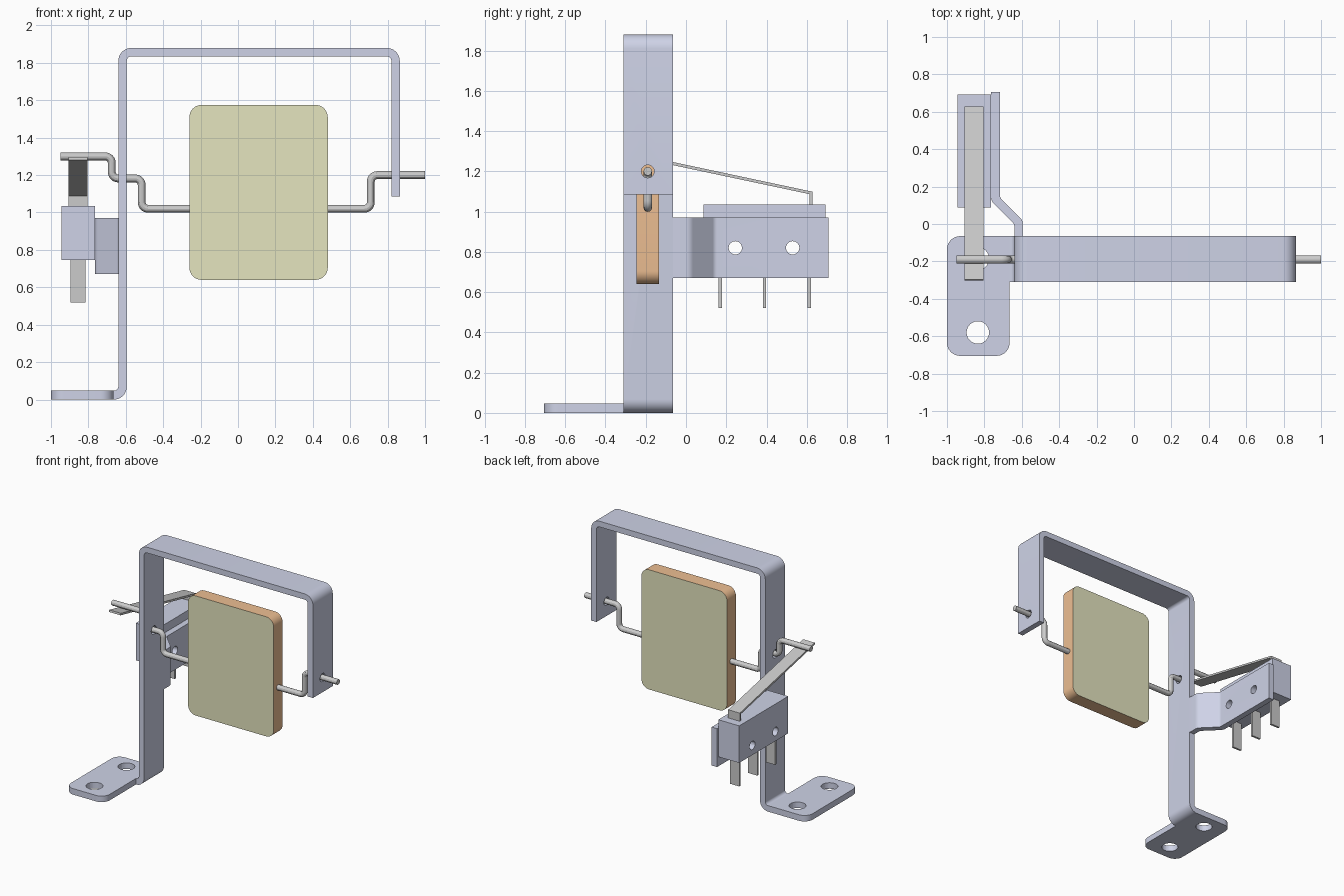
import bpy, bmesh
from math import pi, radians, tan
from mathutils import Vector, Matrix

if "Cube" in bpy.data.objects:
    bpy.data.objects.remove(bpy.data.objects["Cube"])


def material(name, rgb):
    m = bpy.data.materials.new(name)
    m.diffuse_color = (*rgb, 1)
    m.use_nodes = True
    m.node_tree.nodes["Principled BSDF"].inputs["Base Color"].default_value = m.diffuse_color
    return m


PAINT = material("painted_steel", (0.62, 0.65, 0.80))
WIRE = material("bare_metal", (0.55, 0.55, 0.54))
YELLOW = material("paddle_face", (0.78, 0.78, 0.52))
ORANGE = material("paddle_rim", (0.85, 0.52, 0.29))


def rounded(points, steps=8, closed=True):
    """Turn (a, b, radius) corners into an outline with filleted corners."""
    out, n = [], len(points)
    for i, p in enumerate(points):
        c = Vector(p[:2])
        if len(p) < 3 or (not closed and i in (0, n - 1)):
            out.append(c)
            continue
        u = (Vector(points[i - 1][:2]) - c).normalized()
        v = (Vector(points[(i + 1) % n][:2]) - c).normalized()
        half = u.angle(v) / 2
        start = c + u * p[2] / tan(half)
        centre = c + (u + v).normalized() * (p[2] / abs(u.cross(v)) * (u + v).length)
        sweep = pi - 2 * half
        if u.cross(v) > 0:
            sweep = -sweep
        # sweep sign: turn from the incoming tangent to the outgoing one
        for k in range(steps + 1):
            out.append(centre + Matrix.Rotation(-sweep * -1 * k / steps, 2) @ (start - centre))
    return out


PLACE = {"x": lambda a, b, d: (d, a, b),
         "y": lambda a, b, d: (a, d, b),
         "z": lambda a, b, d: (a, b, d)}


def finish(ob, mat):
    if mat and not ob.data.materials:
        ob.data.materials.append(mat)
    bpy.ops.object.select_all(action="DESELECT")
    ob.select_set(True)
    bpy.context.view_layer.objects.active = ob
    bpy.ops.object.shade_smooth_by_angle(angle=radians(30))
    return ob


def prism(name, outline, axis, lo, hi, mat=PAINT):
    """Extrude a 2D outline along an axis from lo to hi."""
    bm = bmesh.new()
    face = bm.faces.new([bm.verts.new(PLACE[axis](p[0], p[1], lo)) for p in outline])
    ext = bmesh.ops.extrude_face_region(bm, geom=[face])["geom"]
    moved = [g for g in ext if isinstance(g, bmesh.types.BMVert)]
    bmesh.ops.translate(bm, verts=moved, vec=PLACE[axis](0, 0, hi - lo))
    bmesh.ops.recalc_face_normals(bm, faces=bm.faces)
    me = bpy.data.meshes.new(name)
    bm.to_mesh(me)
    bm.free()
    ob = bpy.data.objects.new(name, me)
    bpy.context.collection.objects.link(ob)
    return finish(ob, mat)


def rect(a0, a1, b0, b1, r=None):
    pts = [(a0, b0), (a1, b0), (a1, b1), (a0, b1)]
    return rounded([(*p, r) for p in pts]) if r else pts


def drill(ob, axis, holes, depth_mid, depth=0.4):
    """Cut round holes (a, b, radius) along an axis."""
    rot = {"x": (0, pi / 2, 0), "z": (0, 0, 0)}[axis]
    for a, b, r in holes:
        bpy.ops.mesh.primitive_cylinder_add(vertices=32, radius=r, depth=depth, rotation=rot,
                                            location=PLACE[axis](a, b, depth_mid))
        cutter = bpy.context.object
        cutter.hide_render = True
        mod = ob.modifiers.new("hole", "BOOLEAN")
        mod.operation, mod.solver, mod.object = "DIFFERENCE", "EXACT", cutter
        bpy.context.view_layer.objects.active = ob
        bpy.ops.object.modifier_apply(modifier=mod.name)
        bpy.data.objects.remove(cutter)
    finish(ob, None)


# Bent strip frame
frame = prism("frame_strip", rounded([
    (-0.665, 0), (-0.595, 0, 0.068), (-0.595, 1.835, 0.025), (0.82, 1.835, 0.025),
    (0.82, 1.085), (0.865, 1.085), (0.865, 1.88, 0.07), (-0.64, 1.88, 0.07),
    (-0.64, 0.047, 0.023), (-0.665, 0.047)]), "y", -0.31, -0.065)
drill(frame, "x", [(-0.19, 1.18, 0.032)], -0.617)
drill(frame, "x", [(-0.19, 1.20, 0.032)], 0.84)

# Mounting foot
foot = prism("mounting_foot", rounded([
    (-1, -0.705, 0.07), (-0.665, -0.705, 0.07), (-0.665, -0.065), (-1, -0.065, 0.07)]),
    "z", 0, 0.047)
drill(foot, "z", [(-0.835, -0.58, 0.06), (-0.835, -0.185, 0.06)], 0.02)

# Joggled tab that carries the switch
SCREWS = [(0.245, 0.82, 0.033), (0.53, 0.82, 0.033)]
tab = prism("switch_tab", rounded([
    (-0.64, -0.065), (-0.595, -0.065), (-0.595, 0.02, 0.05), (-0.717, 0.142, 0.03),
    (-0.717, 0.707), (-0.764, 0.707), (-0.764, 0.123, 0.05), (-0.64, 0.0, 0.03)]),
    "z", 0.67, 0.97)
drill(tab, "x", SCREWS, -0.74)

# Switch: body, terminals and lever
body = prism("switch_body", rect(0.087, 0.693, 0.745, 1.035), "x", -0.945, -0.765)
drill(body, "x", SCREWS, -0.85)
for i, y in enumerate((0.17, 0.39, 0.612)):
    prism(f"terminal_{i + 1}", rect(y - 0.008, y + 0.008, 0.52, 0.75),
          "x", -0.895, -0.815, WIRE)
prism("switch_lever", [(0.613, 1.03), (0.628, 1.03), (0.628, 1.099), (-0.298, 1.296),
                       (-0.301, 1.281), (0.613, 1.087)], "x", -0.905, -0.805, WIRE)

# Cranked wire shaft
path = rounded([(-0.95, 1.30), (-0.675, 1.30, 0.035), (-0.675, 1.182, 0.035),
                (-0.515, 1.182, 0.035), (-0.515, 1.02, 0.035), (0.71, 1.02, 0.035),
                (0.71, 1.20, 0.035), (1.0, 1.20)], closed=False)
curve = bpy.data.curves.new("wire_shaft", "CURVE")
curve.dimensions = "3D"
curve.bevel_depth, curve.bevel_resolution, curve.use_fill_caps = 0.021, 4, True
spline = curve.splines.new("POLY")
spline.points.add(len(path) - 1)
for pt, p in zip(spline.points, path):
    pt.co = (p.x, -0.19, p.y, 1)
shaft = bpy.data.objects.new("wire_shaft", curve)
bpy.context.collection.objects.link(shaft)
bpy.ops.object.select_all(action="DESELECT")
shaft.select_set(True)
bpy.context.view_layer.objects.active = shaft
bpy.ops.object.convert(target="MESH")
finish(bpy.context.object, WIRE)

# Paddle: orange rim, yellow front and back
paddle = prism("paddle", rect(-0.26, 0.48, 0.64, 1.575, 0.065), "y", -0.245, -0.135, ORANGE)
paddle.data.materials.append(YELLOW)
for f in paddle.data.polygons:
    if abs(f.normal.y) > 0.9:
        f.material_index = 1
